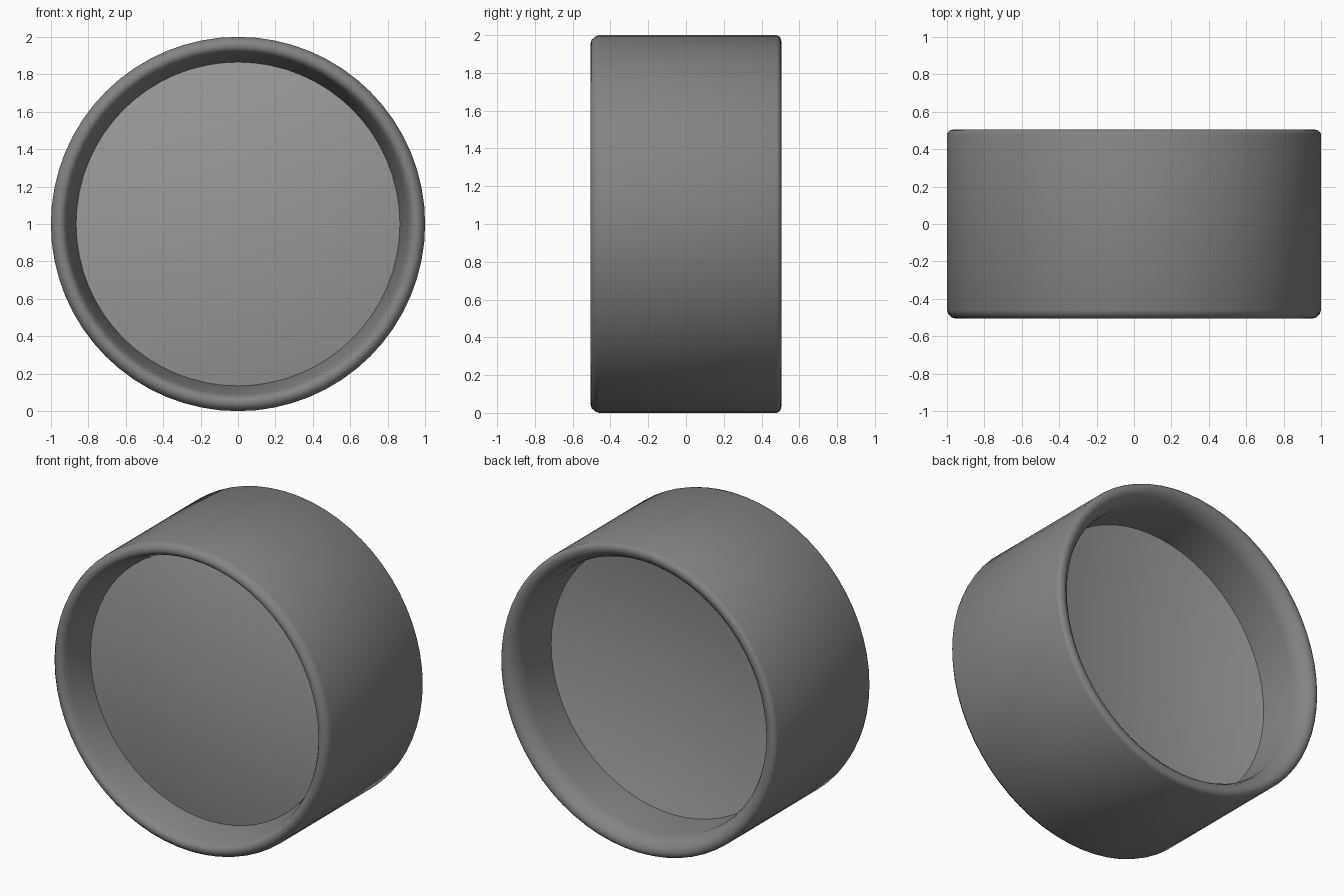
import bpy, math

if "Cube" in bpy.data.objects:
    bpy.data.objects.remove(bpy.data.objects["Cube"])

SEG = 64
CENTRE_Z = 1.0


def material(name, grey):
    mat = bpy.data.materials.new(name)
    mat.diffuse_color = (grey, grey, grey, 1)
    mat.use_nodes = True
    mat.node_tree.nodes["Principled BSDF"].inputs["Base Color"].default_value = mat.diffuse_color
    return mat


def lathe(name, profile, closed, mat, angle=35):
    """Revolve (radius, y) points about the y axis through z = 1."""
    verts, rings, faces = [], [], []
    for r, y in profile:
        if r < 1e-6:
            rings.append([len(verts)] * SEG)
            verts.append((0, y, CENTRE_Z))
        else:
            rings.append(list(range(len(verts), len(verts) + SEG)))
            for i in range(SEG):
                a = 2 * math.pi * i / SEG
                verts.append((r * math.cos(a), y, CENTRE_Z + r * math.sin(a)))
    pairs = list(zip(rings, rings[1:]))
    if closed:
        pairs.append((rings[-1], rings[0]))
    for a, b in pairs:
        for i in range(SEG):
            j = (i + 1) % SEG
            faces.append(list(dict.fromkeys((a[i], a[j], b[j], b[i]))))
    mesh = bpy.data.meshes.new(name)
    mesh.from_pydata(verts, [], faces)
    mesh.update()
    mesh.materials.append(mat)
    ob = bpy.data.objects.new(name, mesh)
    bpy.context.collection.objects.link(ob)
    bpy.ops.object.select_all(action='DESELECT')
    ob.select_set(True)
    bpy.context.view_layer.objects.active = ob
    # outward normals, then smooth shading
    bpy.ops.object.mode_set(mode='EDIT')
    bpy.ops.mesh.select_all(action='SELECT')
    bpy.ops.mesh.normals_make_consistent(inside=False)
    bpy.ops.object.mode_set(mode='OBJECT')
    bpy.ops.object.shade_smooth_by_angle(angle=math.radians(angle))
    return ob


def cap(edge_r, edge_y, mid_y, steps=10):
    """Shallow curve from the centre to the edge."""
    return [(edge_r * i / steps, mid_y + (edge_y - mid_y) * (i / steps) ** 2)
            for i in range(steps + 1)]


# Housing: rounded front rim with tapered mouth, straighter mouth at the back
housing_profile = [
    (1.0, 0.48), (1.0, -0.46), (0.993, -0.48), (0.975, -0.50), (0.955, -0.505),
    (0.935, -0.50), (0.92, -0.48), (0.91, -0.45), (0.865, -0.29),
    (0.865, 0.13), (0.882, 0.135), (0.885, 0.40), (0.895, 0.44), (0.915, 0.475),
    (0.94, 0.497), (0.965, 0.505), (0.985, 0.50), (0.995, 0.49),
]
lathe("housing", housing_profile, True, material("dark_grey", 0.23), 45)

# Lens: bulging front face, hollow back face
front = cap(0.867, -0.29, -0.38)
back = cap(0.884, 0.136, 0.04)
lathe("lens", front + back[::-1], False, material("lens_grey", 0.32))
